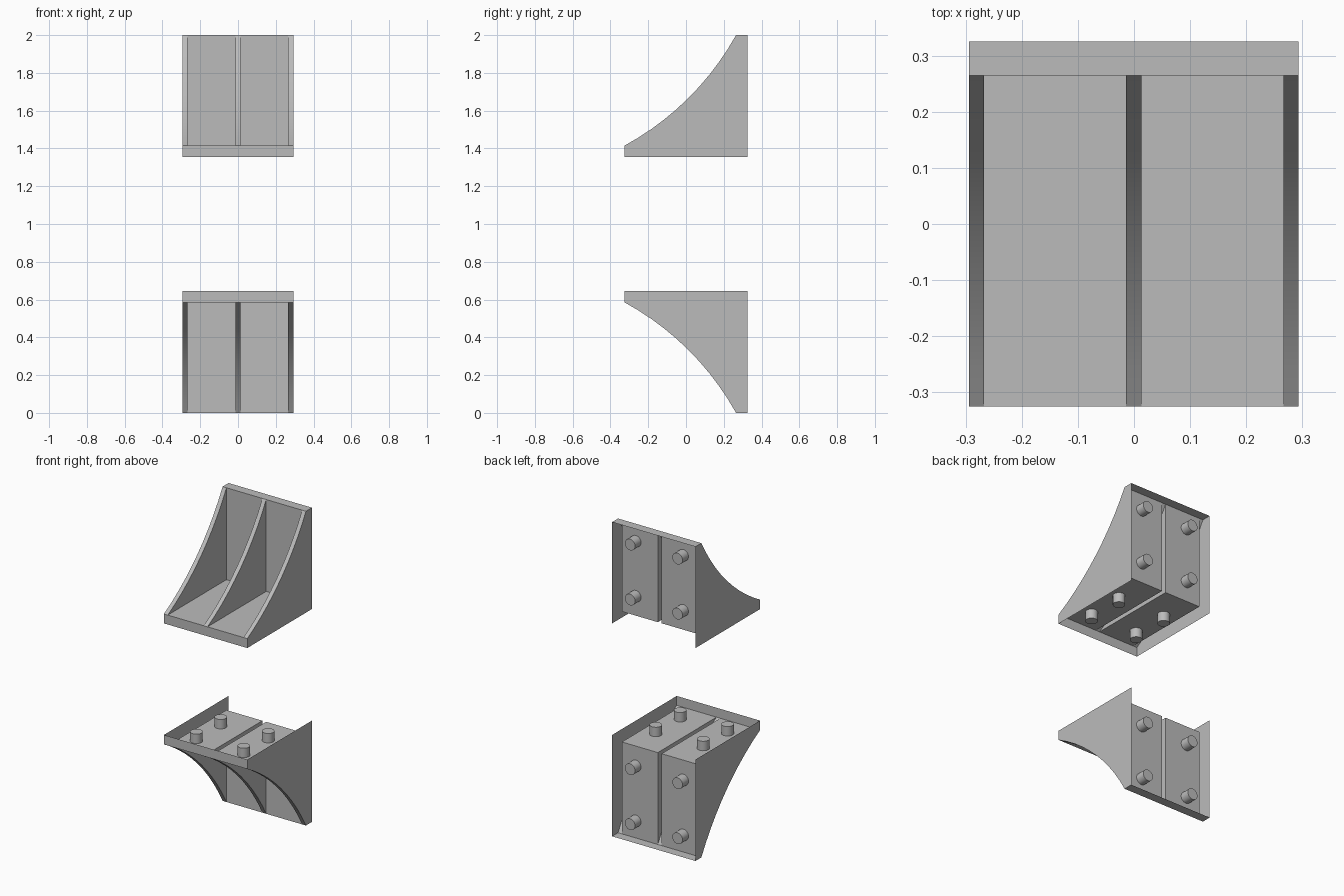
import bpy, bmesh, math
from mathutils import Matrix, Vector

cube = bpy.data.objects.get("Cube")
if cube:
    bpy.data.objects.remove(cube)

# Material
grey = bpy.data.materials.new("plain_grey")
grey.use_nodes = True
colour = (0.5, 0.5, 0.5, 1)
grey.diffuse_color = colour
grey.node_tree.nodes["Principled BSDF"].inputs["Base Color"].default_value = colour

# Main sizes
LEFT, RIGHT = 0.293, -0.294
BACK, FRONT = 0.325, -0.325
BASE, TOP = 1.355, 2.0
WALL = 0.06
RIBS = [(RIGHT, -0.267), (-0.014, 0.013), (0.266, LEFT)]
POCKETS = [(RIBS[0][1], RIBS[1][0]), (RIBS[1][1], RIBS[2][0])]


def sweep_curve(steps=10):
    """Concave arc in (y, z) from the front lip up to the top edge."""
    start, end = Vector((FRONT, BASE + WALL)), Vector((BACK - WALL, TOP))
    chord = end - start
    half, sag = chord.length / 2, 0.059
    radius = (half * half + sag * sag) / (2 * sag)
    normal = Vector((-chord.y, chord.x)).normalized()
    centre = (start + end) / 2 + normal * (radius - sag)
    spread = math.asin(half / radius)
    points = []
    for i in range(steps + 1):
        a = spread * (2 * i / steps - 1)
        points.append(centre - normal * radius * math.cos(a)
                      + chord.normalized() * radius * math.sin(a))
    return points


def finish(bm, name, flip, smooth=True):
    """Turn a bmesh into an object, upside down when flip is set."""
    if flip:
        bmesh.ops.transform(bm, verts=bm.verts, matrix=Matrix.Translation((0, 0, 2))
                            @ Matrix.Diagonal((1, 1, -1, 1)))
        bmesh.ops.reverse_faces(bm, faces=bm.faces)
    mesh = bpy.data.meshes.new(name)
    bm.to_mesh(mesh)
    bm.free()
    mesh.materials.append(grey)
    obj = bpy.data.objects.new(name, mesh)
    bpy.context.collection.objects.link(obj)
    bpy.ops.object.select_all(action='DESELECT')
    obj.select_set(True)
    bpy.context.view_layer.objects.active = obj
    bpy.ops.object.shade_smooth_by_angle(angle=math.radians(30))
    return obj


def build_shell(name, flip):
    """Thin bracket shell, open at the back and underneath."""
    bm = bmesh.new()

    def panel(x, outline):
        bm.faces.new([bm.verts.new((x, p[0], p[1])) for p in outline])

    def strip(x0, x1, path):
        rows = [(bm.verts.new((x0, p[0], p[1])), bm.verts.new((x1, p[0], p[1])))
                for p in path]
        for (a, b), (c, d) in zip(rows, rows[1:]):
            bm.faces.new((a, b, d, c))

    curve = sweep_curve()
    # Outer side panels
    for x in (LEFT, RIGHT):
        panel(x, curve + [(BACK, TOP), (BACK, BASE), (FRONT, BASE)])
    # Rib edges
    for x0, x1 in RIBS:
        strip(x0, x1, curve)
    # Pockets: floor, back wall and two sides
    corner = (BACK - WALL, BASE + WALL)
    for x0, x1 in POCKETS:
        strip(x0, x1, [curve[0], corner, curve[-1]])
        for x in (x0, x1):
            panel(x, curve + [corner])
    # Front lip and top rim
    for x0, x1 in RIBS + POCKETS:
        strip(x0, x1, [(FRONT, BASE), curve[0]])
        strip(x0, x1, [curve[-1], (BACK, TOP)])
    bmesh.ops.remove_doubles(bm, verts=bm.verts, dist=0.0005)
    bmesh.ops.recalc_face_normals(bm, faces=bm.faces)
    bm.faces.ensure_lookup_table()
    if bm.faces[0].normal.x < 0:
        bmesh.ops.reverse_faces(bm, faces=bm.faces)
    return finish(bm, name, flip)


def build_studs(name, flip, spots, turn):
    """Short round pegs, flush with the open side of the shell."""
    bm = bmesh.new()
    for spot in spots:
        bmesh.ops.create_cone(bm, cap_ends=True, segments=24, radius1=0.036,
                              radius2=0.036, depth=WALL,
                              matrix=Matrix.Translation(spot) @ turn)
    return finish(bm, name, flip)


back_spots = [(x, BACK - WALL / 2, z) for x in (-0.167, 0.167) for z in (1.54, 1.89)]
base_spots = [(x, y, BASE + WALL / 2) for x in (-0.167, 0.167) for y in (-0.18, 0.065)]

for label, flip in (("upper", False), ("lower", True)):
    build_shell(label + "_bracket_shell", flip)
    build_studs(label + "_back_studs", flip, back_spots,
                Matrix.Rotation(math.pi / 2, 4, 'X'))
    build_studs(label + "_base_studs", flip, base_spots, Matrix.Identity(4))
